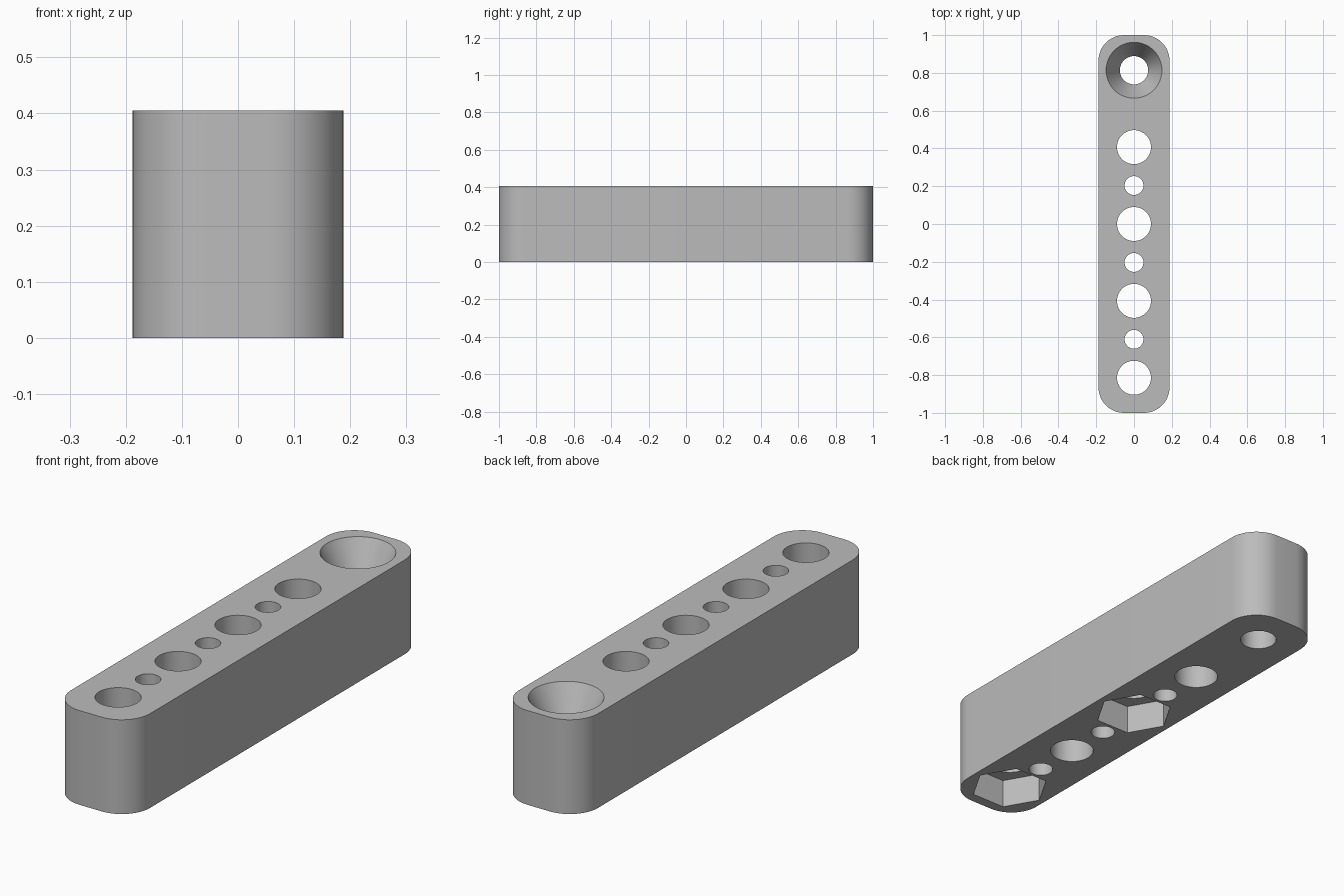
import bpy, bmesh, math

cube = bpy.data.objects.get("Cube")
if cube:
    bpy.data.objects.remove(cube, do_unlink=True)

HALF_W, HALF_L, HEIGHT, CORNER = 0.188, 1.0, 0.405, 0.135
PITCH = 0.407

grey = bpy.data.materials.new("plain grey")
grey.use_nodes = True
colour = (0.5, 0.5, 0.5, 1)
grey.diffuse_color = colour
grey.node_tree.nodes["Principled BSDF"].inputs["Base Color"].default_value = colour


def loft(name, rings):
    """Closed solid from a stack of matching point rings, bottom to top."""
    bm = bmesh.new()
    loops = [[bm.verts.new(p) for p in ring] for ring in rings]
    n = len(loops[0])
    for low, high in zip(loops, loops[1:]):
        for i in range(n):
            j = (i + 1) % n
            bm.faces.new((low[i], low[j], high[j], high[i]))
    bm.faces.new(loops[0][::-1])
    bm.faces.new(loops[-1])
    bmesh.ops.recalc_face_normals(bm, faces=bm.faces)
    mesh = bpy.data.meshes.new(name)
    bm.to_mesh(mesh)
    bm.free()
    mesh.materials.append(grey)
    obj = bpy.data.objects.new(name, mesh)
    bpy.context.collection.objects.link(obj)
    return obj


def cut(body, y, profile, sides=48):
    """Cut a round or polygonal recess; profile lists (z, radius)."""
    rings = [[(r * math.cos(math.tau * i / sides),
               y + r * math.sin(math.tau * i / sides), z)
              for i in range(sides)] for z, r in profile]
    cutter = loft("cutter", rings)
    cutter.hide_render = True
    mod = body.modifiers.new("cut", 'BOOLEAN')
    mod.operation = 'DIFFERENCE'
    mod.solver = 'EXACT'
    mod.object = cutter
    bpy.context.view_layer.objects.active = body
    bpy.ops.object.modifier_apply(modifier=mod.name)
    bpy.data.objects.remove(cutter, do_unlink=True)


# Rounded bar
outline = []
for k, (sx, sy) in enumerate(((1, 1), (-1, 1), (-1, -1), (1, -1))):
    for i in range(13):
        a = math.pi / 2 * (k + i / 12)
        outline.append((sx * (HALF_W - CORNER) + CORNER * math.cos(a),
                        sy * (HALF_L - CORNER) + CORNER * math.sin(a)))
bar = loft("drilled_bar", [[(x, y, z) for x, y in outline] for z in (0, HEIGHT)])

# Alternating large and small through holes
for step in range(-4, 3):
    radius = 0.09 if step % 2 == 0 else 0.05
    cut(bar, step * PITCH / 2, [(-0.1, radius), (HEIGHT + 0.1, radius)])

# Countersunk hole at the back end
sink = 0.14
cut(bar, 2 * PITCH, [(-0.1, 0.075), (HEIGHT - sink, 0.075),
                     (HEIGHT, 0.148), (HEIGHT + sink, 0.221)])

# Hexagonal nut pockets underneath
for step in (-2, 0):
    cut(bar, step * PITCH, [(-0.1, 0.162), (0.127, 0.162)], sides=6)

# Smooth curved walls, crisp rims
bpy.ops.object.select_all(action='DESELECT')
bar.select_set(True)
bpy.context.view_layer.objects.active = bar
bpy.ops.object.shade_smooth_by_angle(angle=math.radians(25))
